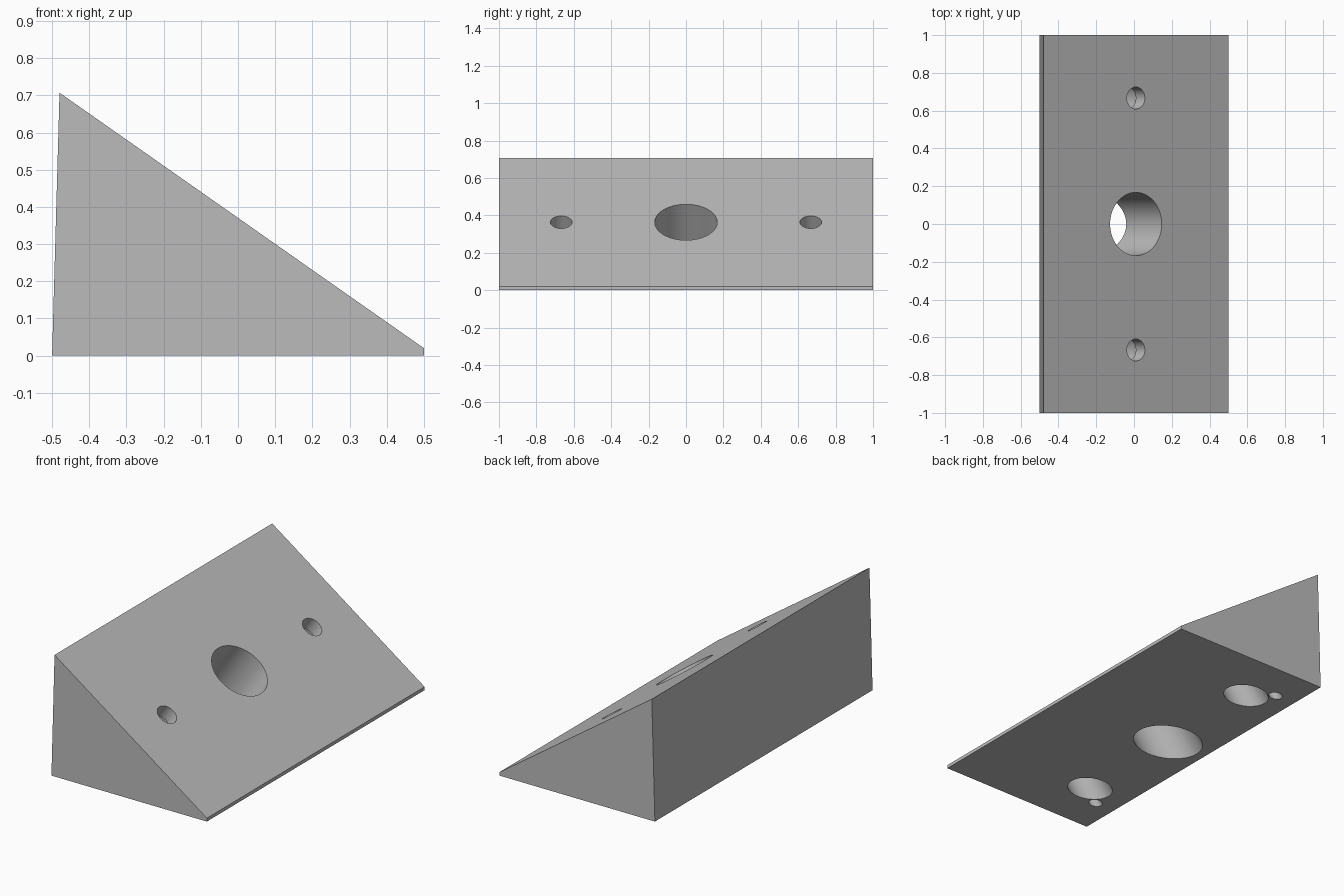
import bpy, bmesh
from mathutils import Vector, Matrix

cube = bpy.data.objects.get("Cube")
if cube:
    bpy.data.objects.remove(cube, do_unlink=True)

grey = bpy.data.materials.new("plain grey")
grey.use_nodes = True
colour = (0.5, 0.5, 0.5, 1)
grey.diffuse_color = colour
grey.node_tree.nodes["Principled BSDF"].inputs["Base Color"].default_value = colour


def mesh_object(name, bm):
    bmesh.ops.recalc_face_normals(bm, faces=bm.faces)
    mesh = bpy.data.meshes.new(name)
    bm.to_mesh(mesh)
    bm.free()
    mesh.materials.append(grey)
    obj = bpy.data.objects.new(name, mesh)
    bpy.context.collection.objects.link(obj)
    return obj


# Wedge body: side profile extruded along y
profile = [(-0.5, 0), (0.5, 0), (0.5, 0.02), (-0.48, 0.707)]
bm = bmesh.new()
face = bm.faces.new([bm.verts.new((x, -1, z)) for x, z in profile])
ext = bmesh.ops.extrude_face_region(bm, geom=[face])
bmesh.ops.translate(bm, vec=(0, 2, 0),
                    verts=[v for v in ext["geom"] if isinstance(v, bmesh.types.BMVert)])
wedge = mesh_object("wedge_mount", bm)

# Frame of the sloped face: up the slope, across, outward
low, high = Vector((0.5, 0, 0.02)), Vector((-0.48, 0, 0.707))
mid = (low + high) / 2
up = (high - low).normalized()
across = Vector((0, 1, 0))
out = across.cross(up) * -1
if out.z < 0:
    out = -out
turn = out.to_track_quat("Z", "Y").to_matrix().to_4x4()


def drill(name, u, v, radius, top, bottom=-0.95):
    """Cut a hole square to the slope, between two heights along its normal."""
    bm = bmesh.new()
    centre = mid + up * u + across * v + out * (top + bottom) / 2
    bmesh.ops.create_cone(bm, cap_ends=True, segments=64, radius1=radius, radius2=radius,
                          depth=top - bottom, matrix=Matrix.Translation(centre) @ turn)
    cutter = mesh_object(name, bm)
    cutter.hide_render = True
    mod = wedge.modifiers.new(name, "BOOLEAN")
    mod.operation = "DIFFERENCE"
    mod.solver = "EXACT"
    mod.object = cutter
    bpy.ops.object.modifier_apply(modifier=mod.name)
    bpy.data.objects.remove(cutter, do_unlink=True)


bpy.ops.object.select_all(action="DESELECT")
wedge.select_set(True)
bpy.context.view_layer.objects.active = wedge

# Central bore, then screw holes with wide recesses and small pin holes below
plate = 0.083
drill("central_bore", 0, 0, 0.167, 0.1)
for side in (-1, 1):
    drill("screw_recess", 0, side * 0.667, 0.108, -plate)
    drill("screw_hole", 0, side * 0.667, 0.058, 0.1, -plate - 0.05)
    drill("pin_hole", 0.103, side * 0.77, 0.033, -plate)

bpy.ops.object.shade_smooth_by_angle(angle=0.5)
